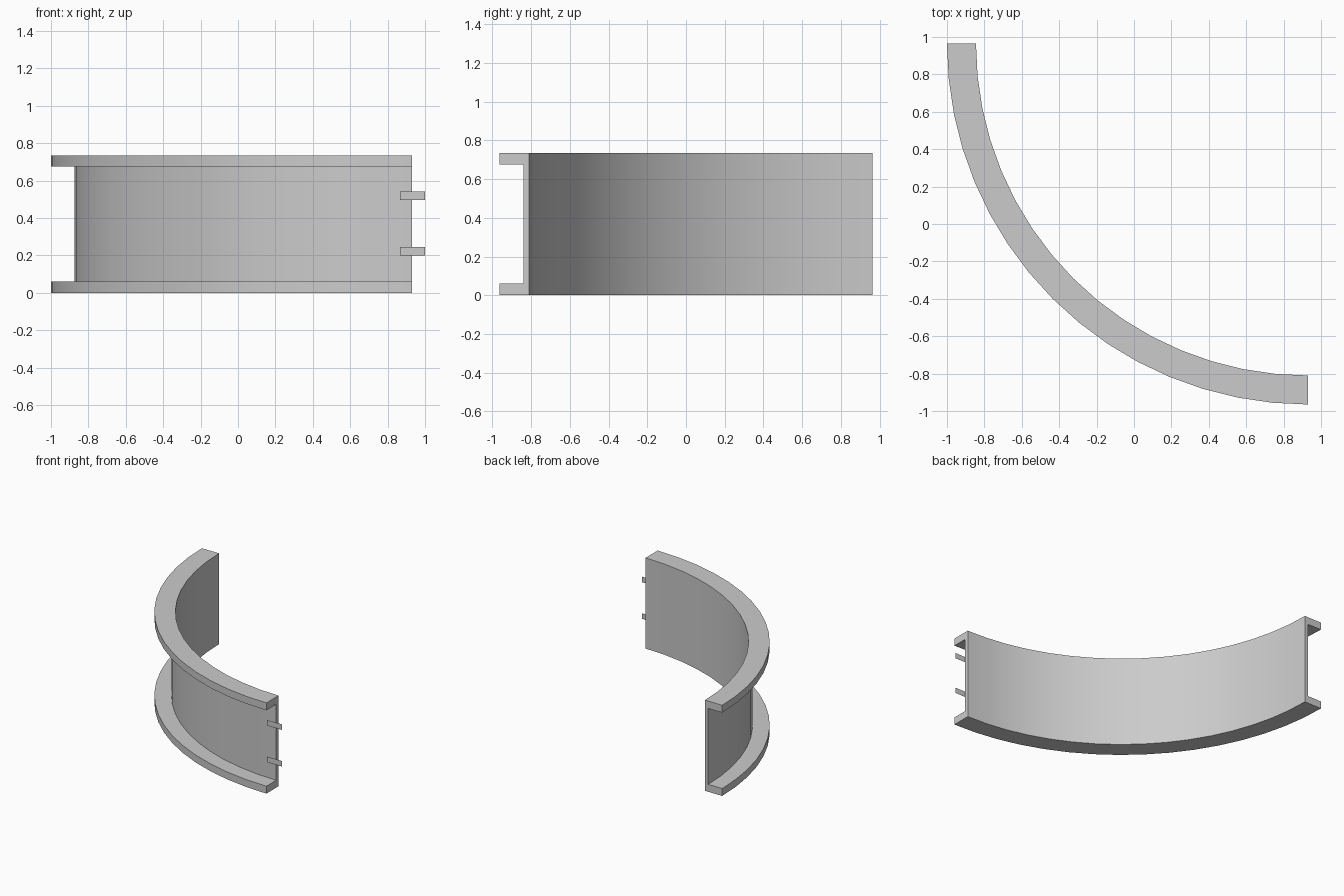
import bpy, bmesh, math

old = bpy.data.objects.get("Cube")
if old:
    bpy.data.objects.remove(old, do_unlink=True)

grey = bpy.data.materials.new("plain_grey")
grey.use_nodes = True
colour = (0.6, 0.6, 0.6, 1)
grey.diffuse_color = colour
grey.node_tree.nodes["Principled BSDF"].inputs["Base Color"].default_value = colour

CX, CY = 0.93, 0.965                    # centre of the quarter arc
R_IN, R_WEB, R_OUT = 1.775, 1.805, 1.93
HEIGHT, FLANGE, STEPS = 0.735, 0.06, 16


def finish(name, bm):
    mesh = bpy.data.meshes.new(name)
    bm.to_mesh(mesh)
    bm.free()
    mesh.materials.append(grey)
    obj = bpy.data.objects.new(name, mesh)
    bpy.context.collection.objects.link(obj)
    return obj


# Curved channel: C-shaped section swept through a quarter turn
section = [(R_IN, 0), (R_OUT, 0), (R_OUT, FLANGE), (R_WEB, FLANGE),
           (R_WEB, HEIGHT - FLANGE), (R_OUT, HEIGHT - FLANGE),
           (R_OUT, HEIGHT), (R_IN, HEIGHT)]
bm = bmesh.new()
rings = []
for i in range(STEPS + 1):
    a = math.pi + i / STEPS * math.pi / 2
    rings.append([bm.verts.new((CX + r * math.cos(a), CY + r * math.sin(a), z))
                  for r, z in section])
n = len(section)
for ra, rb in zip(rings, rings[1:]):
    for j in range(n):
        k = (j + 1) % n
        bm.faces.new((ra[j], ra[k], rb[k], rb[j]))
bm.faces.new(rings[0])
bm.faces.new(rings[-1])
bmesh.ops.recalc_face_normals(bm, faces=bm.faces)
channel = finish("curved_channel", bm)
bpy.ops.object.select_all(action="DESELECT")
bpy.context.view_layer.objects.active = channel
channel.select_set(True)
bpy.ops.object.shade_smooth_by_angle(angle=math.radians(30))

# Paper-thin joining tabs at the end of the channel
for name, z in (("lower_tab", 0.2), ("upper_tab", 0.497)):
    bm = bmesh.new()
    corners = [(0.865, z), (1, z), (1, z + 0.045), (0.865, z + 0.045)]
    bm.faces.new([bm.verts.new((x, -0.866, h)) for x, h in corners])
    finish(name, bm)
